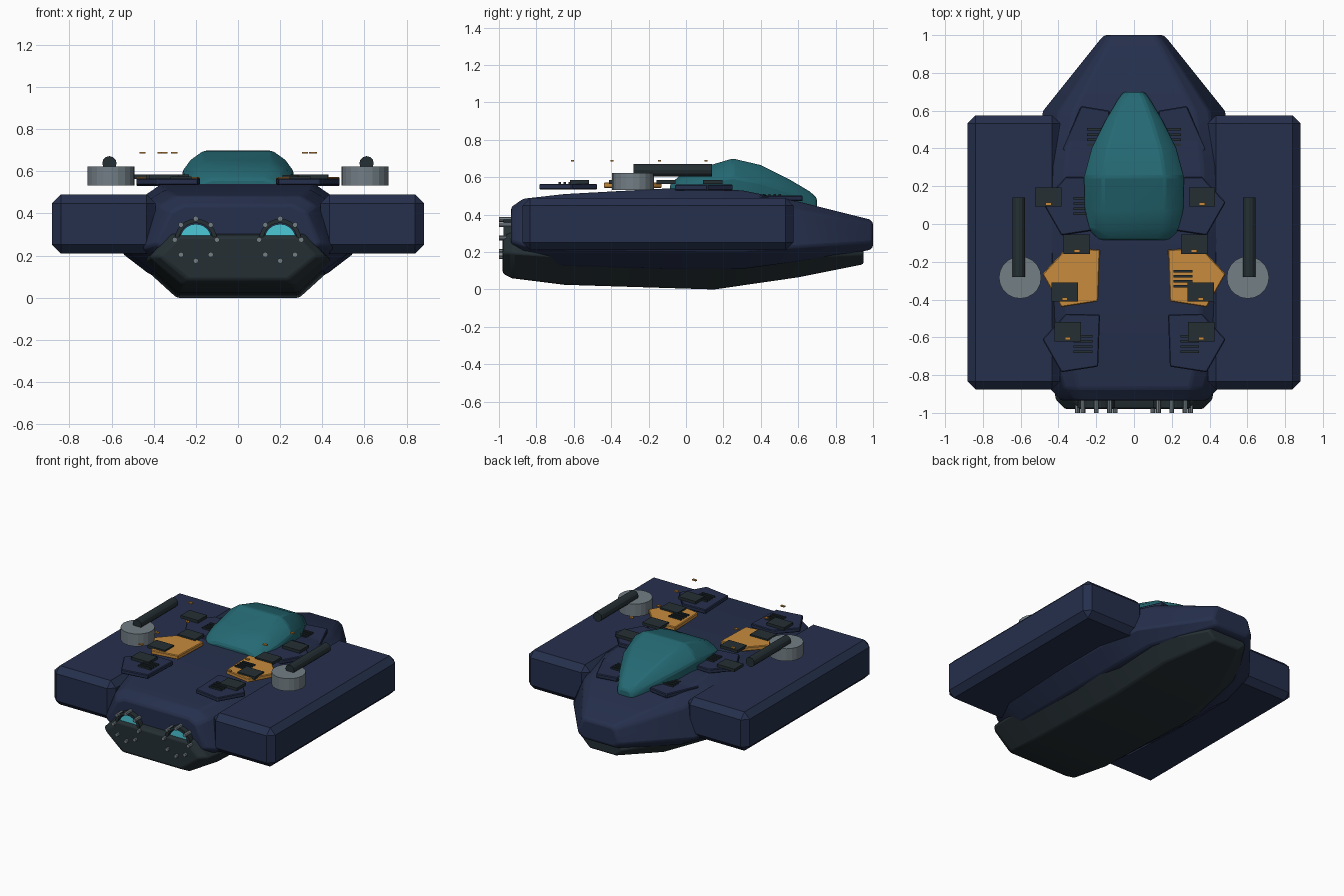
import bpy, bmesh, math
from mathutils import Matrix

if "Cube" in bpy.data.objects:
    bpy.data.objects.remove(bpy.data.objects["Cube"], do_unlink=True)


def material(name, r, g, b):
    m = bpy.data.materials.new(name)
    m.use_nodes = True
    m.diffuse_color = (r, g, b, 1)
    m.node_tree.nodes["Principled BSDF"].inputs["Base Color"].default_value = (r, g, b, 1)
    return m


NAVY = material("navy hull", 0.019, 0.029, 0.073)
DARK = material("dark plating", 0.018, 0.028, 0.033)
TEAL = material("teal glass", 0.018, 0.14, 0.17)
ORANGE = material("orange panel", 0.58, 0.26, 0.045)
GREY = material("turret grey", 0.17, 0.21, 0.235)
CYAN = material("engine glow", 0.07, 0.58, 0.68)


def finish(bm, name, mat, bevel=0, segments=1, smooth=False):
    bmesh.ops.recalc_face_normals(bm, faces=bm.faces)
    me = bpy.data.meshes.new(name)
    bm.to_mesh(me)
    bm.free()
    me.materials.append(mat)
    ob = bpy.data.objects.new(name, me)
    bpy.context.collection.objects.link(ob)
    if bevel:
        mod = ob.modifiers.new("Bevel", 'BEVEL')
        mod.width = bevel
        mod.segments = segments
        mod.angle_limit = math.radians(25)
    if smooth:
        bpy.ops.object.select_all(action='DESELECT')
        bpy.context.view_layer.objects.active = ob
        ob.select_set(True)
        bpy.ops.object.shade_smooth_by_angle(angle=math.radians(25))
    return ob


def box(name, mat, centre, size, bevel=0):
    bm = bmesh.new()
    bmesh.ops.create_cube(bm, size=1, matrix=Matrix.Translation(centre) @ Matrix.Diagonal((*size, 1)))
    return finish(bm, name, mat, bevel)


def cylinder(name, mat, centre, radius, depth, along_y=False, sides=24):
    bm = bmesh.new()
    turn = Matrix.Rotation(math.pi / 2, 4, 'X') if along_y else Matrix()
    bmesh.ops.create_cone(bm, cap_ends=True, segments=sides, radius1=radius, radius2=radius,
                          depth=depth, matrix=Matrix.Translation(centre) @ turn)
    return finish(bm, name, mat)


def loft(name, mat, profile, stations, bevel=0, segments=1, smooth=False):
    """Skin a symmetric half profile (width and height fractions) along y."""
    bm = bmesh.new()
    rings = []
    for y, w, top, bottom in stations:
        half = [(w * a, bottom + (top - bottom) * b) for a, b in profile]
        loop = half + [(-x, z) for x, z in reversed(half)]
        rings.append([bm.verts.new((x, y, z)) for x, z in loop])
    n = len(rings[0])
    for a, b in zip(rings, rings[1:]):
        for i in range(n):
            j = (i + 1) % n
            bm.faces.new((a[i], a[j], b[j], b[i]))
    bm.faces.new(rings[0])
    bm.faces.new(rings[-1])
    return finish(bm, name, mat, bevel, segments, smooth)


def plate(name, mat, outline, side, z, thick=0.03):
    bm = bmesh.new()
    face = bm.faces.new([bm.verts.new((side * x, y, z)) for x, y in outline])
    out = bmesh.ops.extrude_face_region(bm, geom=[face])
    for v in out["geom"]:
        if isinstance(v, bmesh.types.BMVert):
            v.co.z += thick
    return finish(bm, name, mat, 0.005)


# Main hull, belly and canopy
loft("main_hull", NAVY, [(0.66, 1), (0.82, 0.86), (1, 0.24), (0.76, 0)],
     [(-0.935, 0.39, 0.44, 0.2), (-0.87, 0.45, 0.485, 0.16), (-0.65, 0.53, 0.51, 0.125),
      (-0.1, 0.55, 0.54, 0.11), (0.3, 0.55, 0.53, 0.11), (0.6, 0.485, 0.47, 0.15),
      (0.98, 0.18, 0.375, 0.21), (1.0, 0.16, 0.36, 0.225)], 0.018, 2, True)
loft("belly_hull", DARK, [(0.76, 1), (1, 0.55), (0.64, 0)],
     [(-0.98, 0.37, 0.29, 0.085), (-0.93, 0.42, 0.305, 0.06), (-0.65, 0.45, 0.3, 0.025),
      (0.15, 0.455, 0.27, 0), (0.6, 0.38, 0.27, 0.065), (0.95, 0.16, 0.23, 0.135)], 0.012, 2, True)
loft("canopy", TEAL, [(0.62, 1), (0.85, 0.78), (1, 0.5), (0.97, 0)],
     [(-0.085, 0.19, 0.565, 0.5), (-0.03, 0.24, 0.61, 0.5), (0.08, 0.262, 0.65, 0.5),
      (0.25, 0.265, 0.7, 0.5), (0.4, 0.225, 0.665, 0.48), (0.55, 0.15, 0.59, 0.46),
      (0.66, 0.085, 0.525, 0.43), (0.7, 0.055, 0.49, 0.42)], 0.01, 1, True)

# Armour plate outlines on the left half, and their heights and colours
CENTRE = [(0.18, -0.135), (0.36, -0.13), (0.485, -0.265), (0.385, -0.44), (0.19, -0.41)]
FRONT = [(0.13, 0.6), (0.28, 0.625), (0.38, 0.4), (0.32, 0.3), (0.13, 0.3)]
ROWS = [("rear", NAVY, -0.345, 0.535), ("middle", ORANGE, 0, 0.543), ("front", NAVY, 0.38, 0.53)]

for side, label in ((1, "left"), (-1, "right")):
    # Side pod
    box(f"{label}_pod", NAVY, (side * 0.637, -0.15, 0.35), (0.49, 1.45, 0.28), 0.042)

    # Turret and barrel
    cylinder(f"{label}_turret", GREY, (side * 0.603, -0.283, 0.578), 0.112, 0.09, sides=20)
    cylinder(f"{label}_barrel", DARK, (side * 0.61, -0.07, 0.638), 0.034, 0.42, True, 12)

    # Armour plates
    for row, mat, shift, z in ROWS:
        plate(f"{label}_{row}_plate", mat, [(x, y + shift) for x, y in CENTRE], side, z)
    plate(f"{label}_nose_plate", NAVY, FRONT, side, 0.472)

    # Engine with glow, ring and nozzles
    x, z = side * 0.2, 0.275
    cylinder(f"{label}_engine_glow", CYAN, (x, -0.944, z), 0.075, 0.03, True)
    bm = bmesh.new()
    rings = []
    for i in range(24):
        t = math.tau * i / 24
        rings.append([bm.verts.new((x + r * math.cos(t), y, z + r * math.sin(t)))
                      for r, y in ((0.08, -0.93), (0.08, -0.975), (0.1, -0.975), (0.1, -0.93))])
    for i in range(24):
        a, b = rings[i], rings[(i + 1) % 24]
        for k in range(4):
            bm.faces.new((a[k], a[(k + 1) % 4], b[(k + 1) % 4], b[k]))
    finish(bm, f"{label}_engine_ring", DARK)
    for i in range(8):
        t = math.tau * i / 8
        cylinder(f"{label}_nozzle_{i}", GREY, (x + 0.1 * math.cos(t), -0.967, z + 0.1 * math.sin(t)),
                 0.013, 0.065, True, 8)

# Deck hatches, each with a marker light hovering above
HATCHES = [(-0.453, 0.143), (0.36, 0.143), (-0.302, -0.107), (0.318, -0.107),
           (-0.366, -0.36), (0.353, -0.36), (-0.35, -0.57), (0.356, -0.57)]
for i, (x, y) in enumerate(HATCHES):
    box(f"hatch_{i}", DARK, (x, y, 0.574), (0.14, 0.103, 0.02))
    box(f"marker_light_{i}", ORANGE, (x, y - 0.036, 0.688), (0.03, 0.016, 0.008))

# Vent slats
VENTS = [(-0.27, -0.635, 0.569), (0.295, -0.635, 0.569), (0.26, -0.29, 0.576),
         (-0.27, 0.095, 0.564), (0.2, 0.46, 0.505), (-0.2, 0.46, 0.505)]
for i, (x, y, z) in enumerate(VENTS):
    for k in range(4):
        box(f"vent_{i}_slat_{k}", DARK, (x, y + 0.027 * (k - 1.5), z), (0.1, 0.013, 0.012))
